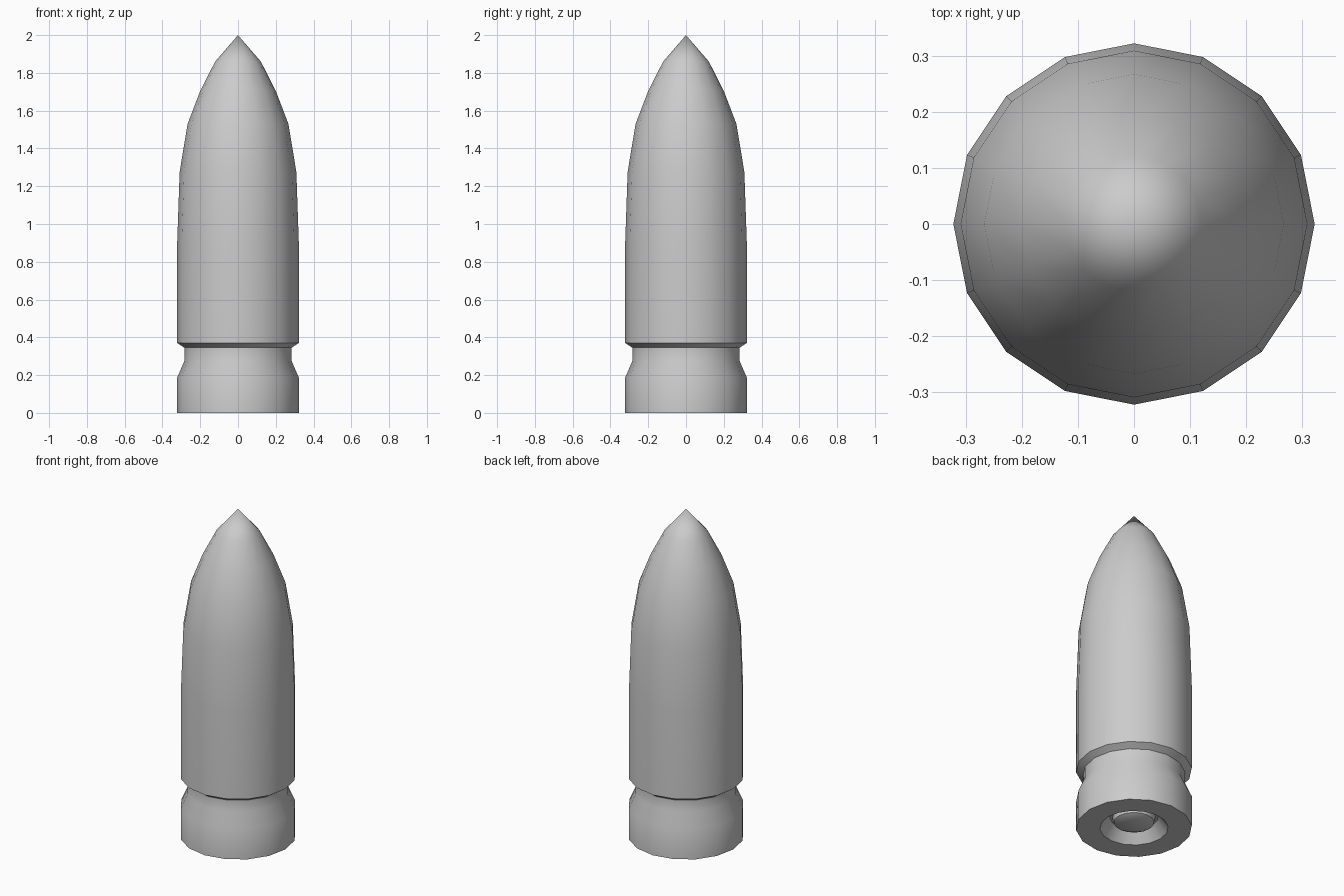
import bpy, bmesh
from math import cos, sin, tau, radians

if "Cube" in bpy.data.objects:
    bpy.data.objects.remove(bpy.data.objects["Cube"])

SIDES = 16


def lathe(name, profile):
    """Revolve (radius, z) points around the z axis; radius 0 makes a pole."""
    bm = bmesh.new()
    rings = []
    for r, z in profile:
        n = SIDES if r > 0 else 1
        rings.append([bm.verts.new((r * cos(tau * i / SIDES), r * sin(tau * i / SIDES), z))
                      for i in range(n)])
    for a, b in zip(rings, rings[1:]):
        for i in range(SIDES):
            j = (i + 1) % SIDES
            quad = [a[i % len(a)], a[j % len(a)], b[j % len(b)], b[i % len(b)]]
            bm.faces.new(list(dict.fromkeys(quad)))
    bmesh.ops.recalc_face_normals(bm, faces=bm.faces)
    mesh = bpy.data.meshes.new(name)
    bm.to_mesh(mesh)
    bm.free()
    obj = bpy.data.objects.new(name, mesh)
    bpy.context.collection.objects.link(obj)
    bpy.ops.object.select_all(action='DESELECT')
    obj.select_set(True)
    bpy.context.view_layer.objects.active = obj
    bpy.ops.object.shade_smooth_by_angle(angle=radians(35))
    return obj


# Whole outer shell: recessed base, rim, groove, case and pointed nose
lathe("body", [
    # base recess with the raised, rounded primer
    (0, 0.02), (0.085, 0.022), (0.112, 0.035), (0.12, 0.07), (0.135, 0.07), (0.19, 0),
    # rim and extractor groove
    (0.322, 0), (0.322, 0.187), (0.284, 0.275), (0.284, 0.345), (0.322, 0.37),
    # straight wall and curved nose
    (0.322, 0.90), (0.309, 1.275), (0.267, 1.53), (0.2, 1.705), (0.121, 1.86), (0, 2),
])
